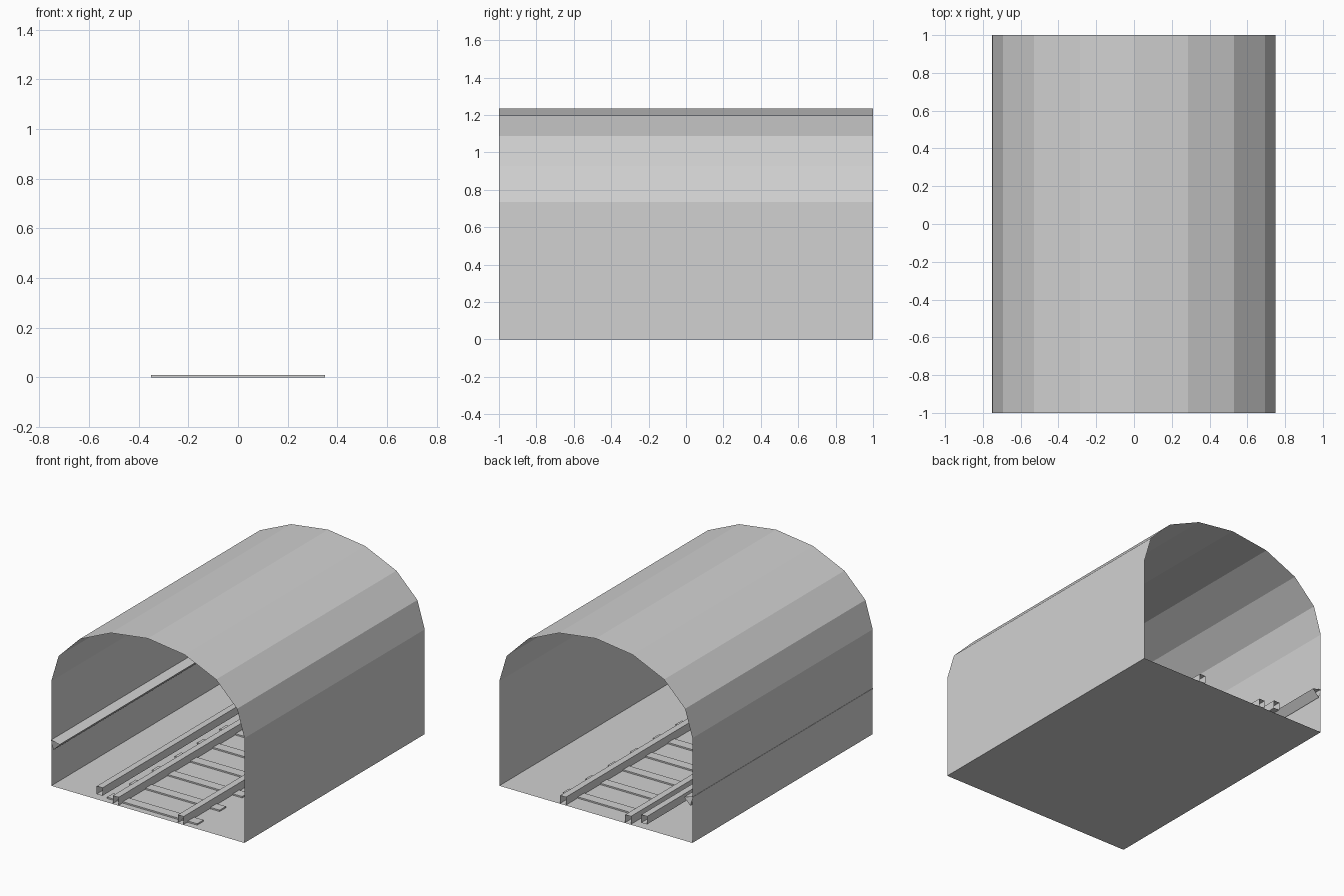
import bpy, bmesh
from math import cos, sin, pi, radians

cube = bpy.data.objects.get("Cube")
if cube:
    bpy.data.objects.remove(cube, do_unlink=True)

# One plain concrete colour for everything
GREY = (0.64, 0.64, 0.64, 1.0)
concrete = bpy.data.materials.new("concrete_grey")
concrete.use_nodes = True
concrete.diffuse_color = GREY
concrete.node_tree.nodes["Principled BSDF"].inputs["Base Color"].default_value = GREY


def finish(name, bm):
    mesh = bpy.data.meshes.new(name)
    bm.to_mesh(mesh)
    bm.free()
    mesh.materials.append(concrete)
    obj = bpy.data.objects.new(name, mesh)
    bpy.context.collection.objects.link(obj)
    return obj


def sweep(name, profile, closed):
    """Run an (x, z) profile the whole length of the tunnel, with open ends."""
    bm = bmesh.new()
    front = [bm.verts.new((x, -1, z)) for x, z in profile]
    back = [bm.verts.new((x, 1, z)) for x, z in profile]
    n = len(profile)
    for i in range(n if closed else n - 1):
        j = (i + 1) % n
        bm.faces.new((front[i], front[j], back[j], back[i]))
    return finish(name, bm)


def rail(name, x, z, width=0.045, height=0.056):
    h = width / 2
    sweep(name, [(x - h, z), (x + h, z), (x + h, z + height), (x - h, z + height)], True)


# Tunnel shell: straight walls under a flattened eight-sided arch
HALF, SPRING, RISE = 0.75, 0.735, 0.5
arch = [(HALF * cos(pi * i / 8), SPRING + RISE * sin(pi * i / 8)) for i in range(9)]
sweep("tunnel_shell", [(HALF, 0)] + arch + [(-HALF, 0)], False)
sweep("floor", [(-HALF, 0), (HALF, 0)], False)

# Running rails and the raised power rail
rail("left_rail", 0.255, 0.003)
rail("right_rail", -0.25, 0.003)
rail("power_rail", -0.375, 0.036)

# Three-sided cable pipe along the right wall
sweep("wall_pipe", [(-0.724 + 0.04 * cos(radians(a)), 0.295 + 0.04 * sin(radians(a)))
                    for a in (16, 136, 256)], True)

# Sleepers
for i in range(8):
    bm = bmesh.new()
    bmesh.ops.create_cube(bm, size=1)
    bmesh.ops.scale(bm, vec=(0.7, 0.07, 0.01), verts=bm.verts)
    bmesh.ops.translate(bm, vec=(0, -0.918 + 0.25 * i, 0.005), verts=bm.verts)
    finish(f"sleeper_{i + 1}", bm)
